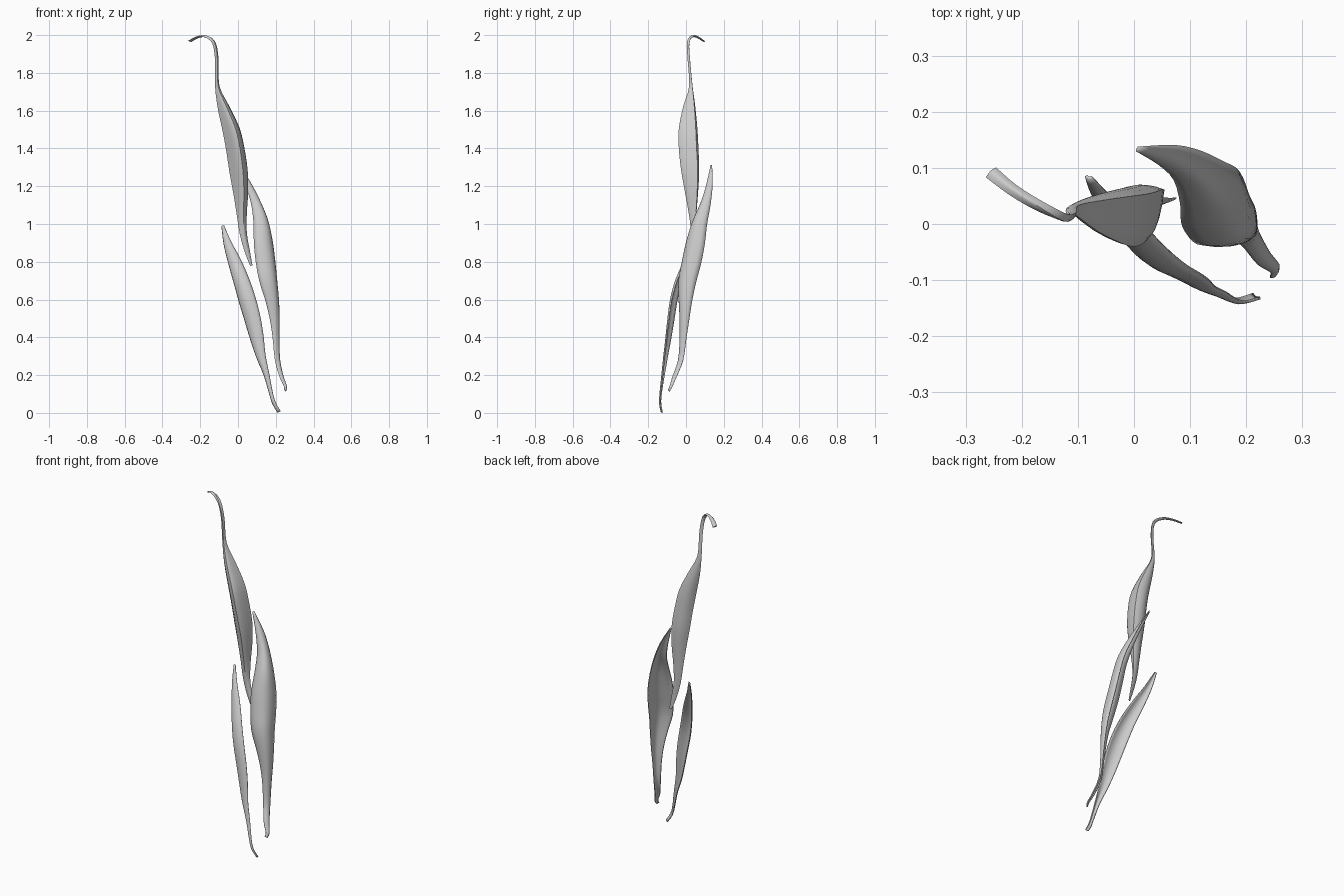
import bpy, bmesh, math
from mathutils import Vector


def spline(a, b, c, d, t):
    # Catmull-Rom interpolation between b and c
    return [0.5 * (2 * q + (r - p) * t + (2 * p - 5 * q + 4 * r - s) * t * t
                   + (3 * q - p - 3 * r + s) * t ** 3) for p, q, r, s in zip(a, b, c, d)]


def leaf(name, stations, angle, power=2.0, back=0.0, steps=3, across=8):
    # stations: x, y, z, half width, cup depth along the leaf, from upper to lower end
    # back: bulge of a closed rear face as a share of the cup depth (0 = open sheet)
    n = len(stations)
    rows = []
    for i in range(n - 1):
        ctrl = [stations[min(max(i + k, 0), n - 1)] for k in (-1, 0, 1, 2)]
        rows += [spline(*ctrl, s / steps) for s in range(steps)]
    rows.append(stations[-1])
    centres = [Vector(r[:3]) for r in rows]
    chord = Vector((math.cos(math.radians(angle)), math.sin(math.radians(angle)), 0))
    section = [(2 * k / across - 1, 1 - abs(2 * k / across - 1) ** power) for k in range(across + 1)]
    if back:
        section += [(t, -back * (1 - t * t)) for t, _ in section[-2:0:-1]]
    bm = bmesh.new()
    grid = []
    for i, r in enumerate(rows):
        tangent = (centres[min(i + 1, len(rows) - 1)] - centres[max(i - 1, 0)]).normalized()
        side = (chord - tangent * chord.dot(tangent)).normalized()
        out = tangent.cross(side)
        grid.append([bm.verts.new(centres[i] + side * r[3] * t + out * r[4] * c) for t, c in section])
    m = len(section)
    for a, b in zip(grid, grid[1:]):
        for k in range(m if back else m - 1):
            j = (k + 1) % m
            bm.faces.new((a[k], a[j], b[j], b[k]))
    if back:
        bm.faces.new(grid[0])
        bm.faces.new(grid[-1])
    bmesh.ops.recalc_face_normals(bm, faces=bm.faces)
    mesh = bpy.data.meshes.new(name)
    bm.to_mesh(mesh)
    bm.free()
    ob = bpy.data.objects.new(name, mesh)
    bpy.context.collection.objects.link(ob)
    if not back:
        thick = ob.modifiers.new("thickness", 'SOLIDIFY')
        thick.thickness = 0.005
        thick.offset = 0
    bpy.context.view_layer.objects.active = ob
    ob.select_set(True)
    bpy.ops.object.shade_smooth_by_angle(angle=math.radians(40))
    ob.select_set(False)


# Upper leaf with hooked stem, closed at the back
leaf("upper_leaf", [
    (-0.255, 0.092, 1.967, 0.013, 0.006), (-0.215, 0.06, 1.987, 0.011, 0.008),
    (-0.17, 0.033, 1.99, 0.010, 0.009), (-0.128, 0.014, 1.96, 0.010, 0.010),
    (-0.112, 0.018, 1.87, 0.010, 0.010), (-0.110, 0.030, 1.73, 0.012, 0.014),
    (-0.078, 0.033, 1.62, 0.032, 0.05), (-0.037, 0.036, 1.50, 0.048, 0.078),
    (-0.015, 0.04, 1.40, 0.051, 0.082), (0.003, 0.046, 1.28, 0.051, 0.075),
    (0.014, 0.046, 1.17, 0.042, 0.055), (0.020, 0.044, 1.05, 0.028, 0.03),
    (0.028, 0.042, 0.95, 0.020, 0.015), (0.048, 0.042, 0.86, 0.015, 0.008),
    (0.070, 0.045, 0.78, 0.007, 0.003)], 18, 1.6, 0.3)

# Right leaf, cupped and facing diagonally
leaf("right_leaf", [
    (0.006, 0.135, 1.31, 0.004, 0.002), (0.058, 0.124, 1.20, 0.022, 0.015),
    (0.095, 0.105, 1.10, 0.034, 0.03), (0.120, 0.075, 1.00, 0.052, 0.043),
    (0.132, 0.053, 0.90, 0.067, 0.048), (0.143, 0.033, 0.80, 0.069, 0.050),
    (0.157, 0.011, 0.70, 0.063, 0.048), (0.178, 0.000, 0.60, 0.048, 0.036),
    (0.192, -0.006, 0.50, 0.034, 0.025), (0.200, -0.014, 0.40, 0.024, 0.015),
    (0.208, -0.027, 0.28, 0.018, 0.010), (0.230, -0.060, 0.19, 0.014, 0.008),
    (0.250, -0.078, 0.14, 0.009, 0.006), (0.247, -0.090, 0.118, 0.007, 0.004)], 45)

# Left leaf, narrow and nearly flat
leaf("left_leaf", [
    (-0.080, 0.085, 0.99, 0.006, 0.003), (-0.056, 0.050, 0.90, 0.020, 0.010),
    (-0.018, 0.008, 0.80, 0.034, 0.016), (0.018, -0.033, 0.70, 0.042, 0.020),
    (0.049, -0.060, 0.60, 0.046, 0.020), (0.077, -0.076, 0.50, 0.044, 0.018),
    (0.100, -0.090, 0.40, 0.037, 0.015), (0.122, -0.105, 0.30, 0.025, 0.012),
    (0.152, -0.118, 0.20, 0.014, 0.010), (0.176, -0.132, 0.10, 0.009, 0.006),
    (0.192, -0.135, 0.05, 0.009, 0.005), (0.218, -0.128, 0.006, 0.009, 0.003)], -18)
